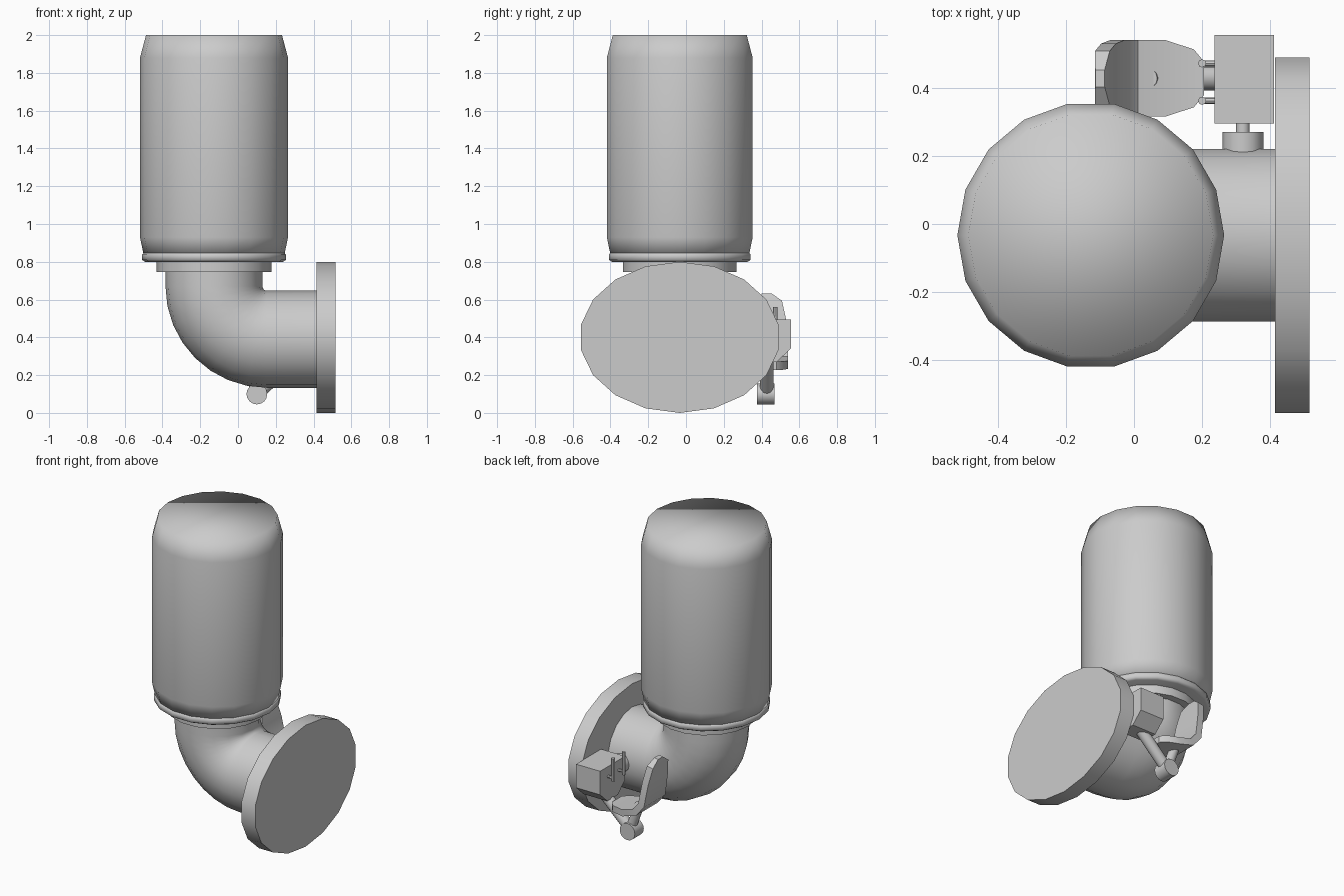
import bpy, bmesh, math
from mathutils import Vector

if "Cube" in bpy.data.objects:
    bpy.data.objects.remove(bpy.data.objects["Cube"])

CX, CY = -0.127, -0.033      # tank axis
PZ = 0.39                    # height of the horizontal pipe axis
HY = 0.428                   # centre of the tap in y


def loft(name, rings, angle=40):
    """Skin a list of equal-length point rings and cap both ends."""
    bm = bmesh.new()
    rows = [[bm.verts.new(p) for p in ring] for ring in rings]
    n = len(rows[0])
    for a, b in zip(rows, rows[1:]):
        for i in range(n):
            j = (i + 1) % n
            bm.faces.new((a[i], a[j], b[j], b[i]))
    bm.faces.new(rows[0])
    bm.faces.new(rows[-1])
    bmesh.ops.recalc_face_normals(bm, faces=bm.faces)
    mesh = bpy.data.meshes.new(name)
    bm.to_mesh(mesh)
    bm.free()
    ob = bpy.data.objects.new(name, mesh)
    bpy.context.collection.objects.link(ob)
    bpy.ops.object.select_all(action='DESELECT')
    ob.select_set(True)
    bpy.context.view_layer.objects.active = ob
    if angle:
        bpy.ops.object.shade_smooth_by_angle(angle=math.radians(angle))
    return ob


def ring(c, u, v, ru, rv=None, n=18):
    """Ellipse of n points around c in the plane of u and v."""
    c, u, v = Vector(c), Vector(u), Vector(v)
    rv = ru if rv is None else rv
    return [c + u * ru * math.cos(2 * math.pi * i / n)
            + v * rv * math.sin(2 * math.pi * i / n) for i in range(n)]


X, Y, Z = Vector((1, 0, 0)), Vector((0, 1, 0)), Vector((0, 0, 1))


def turned(name, profile, angle=40):
    """Round part on the tank axis from (radius, z) pairs."""
    return loft(name, [ring((CX, CY, z), X, Y, r) for r, z in profile], angle)


def rod(name, a, b, r, r2=None, n=12):
    """Straight round bar between two points."""
    a, b = Vector(a), Vector(b)
    d = (b - a).normalized()
    u = d.cross(Y if abs(d.y) < 0.9 else Z).normalized()
    v = d.cross(u)
    return loft(name, [ring(a, u, v, r, n=n), ring(b, u, v, r2 or r, n=n)])


# Tank, its bottom rim and the neck collar
turned("tank_body", [(0.372, 0.835), (0.392, 0.93), (0.392, 1.88), (0.36, 2.0)], 80)
turned("tank_rim", [(0.365, 0.80), (0.381, 0.81), (0.381, 0.838), (0.372, 0.848)], 60)
turned("neck_collar", [(0.304, 0.745), (0.304, 0.803)])

# Elbow pipe: vertical drop, quarter bend, horizontal run
R = 0.28
bx, bz = CX + R, PZ + R
rings = [ring((CX, CY, 0.75), X, Y, 0.257)]
for k in range(9):
    t = math.pi / 2 * k / 8
    out = Vector((-math.cos(t), 0, -math.sin(t)))
    rings.append(ring(Vector((bx, CY, bz)) + out * R, -out, Y, 0.257))
rings.append(ring((0.42, CY, PZ), Z, Y, 0.257))
loft("elbow_pipe", rings)

# Oval end flange
loft("end_flange", [ring((x, CY, 0.40), Z, Y, 0.40, 0.53) for x in (0.415, 0.515)])

# Tap mount on the side of the pipe
rod("mount_washer", (0.32, 0.20, 0.40), (0.32, 0.27, 0.40), 0.06)
rod("mount_stud", (0.32, 0.21, 0.40), (0.32, 0.31, 0.40), 0.02)

# Tap body: prism with a tapered underside
section = [(0.295, 0.495), (0.555, 0.495), (0.555, 0.34),
           (0.48, 0.27), (0.37, 0.27), (0.295, 0.34)]
loft("tap_body", [[(x, y, z) for y, z in section] for x in (0.237, 0.412)], 0)

# Spout, its feed arm and the lever post
rod("feed_arm", (0.10, HY, 0.10), (0.31, HY, 0.30), 0.036)
rod("spout", (0.10, 0.375, 0.10), (0.10, 0.468, 0.10), 0.055, n=16)
rod("lever_post", (0.10, HY, 0.11), (0.04, HY, 0.28), 0.03)

# Paddle lever: flat base curving up into an upright blade
path = [(0.205, 0.25, 0.05), (0.175, 0.25, 0.085), (0.09, 0.255, 0.112),
        (0.00, 0.28, 0.112), (-0.05, 0.34, 0.112), (-0.075, 0.49, 0.102),
        (-0.093, 0.59, 0.08), (-0.10, 0.63, 0.025)]
rings = []
for i, (x, z, w) in enumerate(path):
    p, q = path[max(i - 1, 0)], path[min(i + 1, len(path) - 1)]
    d = Vector((q[0] - p[0], 0, q[1] - p[1])).normalized()
    nrm = d.cross(Y) * (0.014 if i == len(path) - 1 else 0.022)
    c = Vector((x, HY, z))
    rings.append([c + Y * w + nrm, c - Y * w + nrm, c - Y * w - nrm, c + Y * w - nrm])
loft("paddle_lever", rings, 35)

# Pair of hooked prongs on the tap body
for i, y in enumerate((0.362, 0.472)):
    rod(f"prong_arm_{i}", (0.20, y, 0.43), (0.245, y, 0.43), 0.009, n=8)
    rod(f"prong_upright_{i}", (0.20, y, 0.41), (0.20, y, 0.56), 0.012, n=8)
